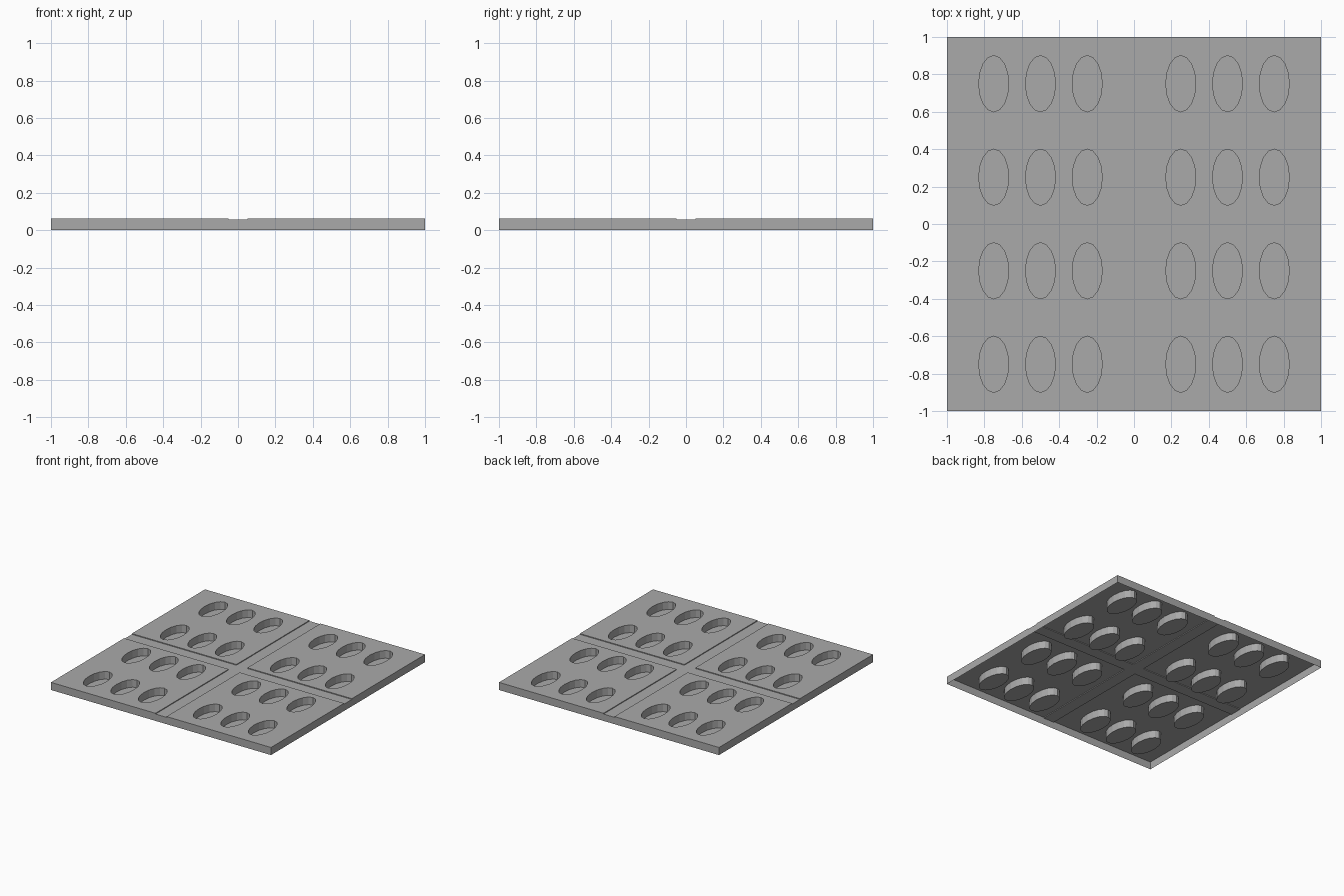
import bpy, bmesh, math
from mathutils import Vector

old = bpy.data.objects.get("Cube")
if old:
    bpy.data.objects.remove(old, do_unlink=True)

TOP, GROOVE, FLOOR = 0.0625, 0.056, 0.0
HALF, GAP = 1.0, 0.05
RX, RY, SIDES = 0.08, 0.15, 16
UP = Vector((0, 0, 1))

grey = bpy.data.materials.new("plain grey")
grey.use_nodes = True
colour = (0.4, 0.4, 0.4, 1)
grey.diffuse_color = colour
grey.node_tree.nodes["Principled BSDF"].inputs["Base Color"].default_value = colour


def face(bm, points, facing):
    """Add one flat face turned towards the given direction."""
    f = bm.faces.new([bm.verts.new(p) for p in points])
    f.normal_update()
    if f.normal.dot(facing) < 0:
        f.normal_flip()


def wall(bm, a, b, low, high, facing):
    """Upright strip between two plan points."""
    face(bm, [(*a, low), (*b, low), (*b, high), (*a, high)], Vector((*facing, 0)))


def finish(bm, name):
    bmesh.ops.remove_doubles(bm, verts=bm.verts, dist=0.0001)
    mesh = bpy.data.meshes.new(name)
    bm.to_mesh(mesh)
    bm.free()
    mesh.materials.append(grey)
    bpy.context.collection.objects.link(bpy.data.objects.new(name, mesh))


def oval(cx, cy):
    angles = [math.tau * i / SIDES for i in range(SIDES)]
    return [(cx + RX * math.cos(a), cy + RY * math.sin(a)) for a in angles]


def panel(sx, sy, name):
    """Quarter of the sheet: pierced top, edge walls and sunken oval cups."""
    bm = bmesh.new()
    corners = [(sx * x, sy * y) for x, y in
               ((GAP, GAP), (HALF, GAP), (HALF, HALF), (GAP, HALF))]
    centres = [(sx * x, sy * y) for x in (0.25, 0.5, 0.75) for y in (0.25, 0.75)]
    ovals = [oval(*c) for c in centres]

    # top sheet with oval openings
    edges = []
    for loop in [corners] + ovals:
        verts = [bm.verts.new((*p, TOP)) for p in loop]
        edges += [bm.edges.new((verts[i - 1], verts[i])) for i in range(len(verts))]
    bmesh.ops.triangle_fill(bm, edges=edges, use_beauty=True, normal=UP)
    for f in bm.faces:
        f.normal_update()
        if f.normal.z < 0:
            f.normal_flip()

    # groove steps and outer rim
    a, b, c, d = corners
    wall(bm, a, b, GROOVE, TOP, (0, -sy))
    wall(bm, d, a, GROOVE, TOP, (-sx, 0))
    wall(bm, b, c, 0, TOP, (sx, 0))
    wall(bm, c, d, 0, TOP, (0, sy))

    # cups
    for (cx, cy), loop in zip(centres, ovals):
        face(bm, [(*p, FLOOR) for p in loop], UP)
        for i in range(SIDES):
            p, q = loop[i - 1], loop[i]
            inward = (cx - (p[0] + q[0]) / 2, cy - (p[1] + q[1]) / 2)
            wall(bm, p, q, FLOOR, TOP, inward)
    finish(bm, name)


for sx, side in ((1, "left"), (-1, "right")):
    for sy, end in ((-1, "front"), (1, "back")):
        panel(sx, sy, f"{end}_{side}_panel")

# cross-shaped channel floor with its rim ends
bm = bmesh.new()
face(bm, [(x, y, GROOVE) for x, y in
          ((-GAP, -GAP), (GAP, -GAP), (GAP, GAP), (-GAP, GAP))], UP)
for s in (1, -1):
    face(bm, [(x, y, GROOVE) for x, y in
              ((s * GAP, -GAP), (s * HALF, -GAP), (s * HALF, GAP), (s * GAP, GAP))], UP)
    face(bm, [(x, y, GROOVE) for x, y in
              ((-GAP, s * GAP), (-GAP, s * HALF), (GAP, s * HALF), (GAP, s * GAP))], UP)
    wall(bm, (s * HALF, -GAP), (s * HALF, GAP), 0, GROOVE, (s, 0))
    wall(bm, (-GAP, s * HALF), (GAP, s * HALF), 0, GROOVE, (0, s))
finish(bm, "cross_channel")
